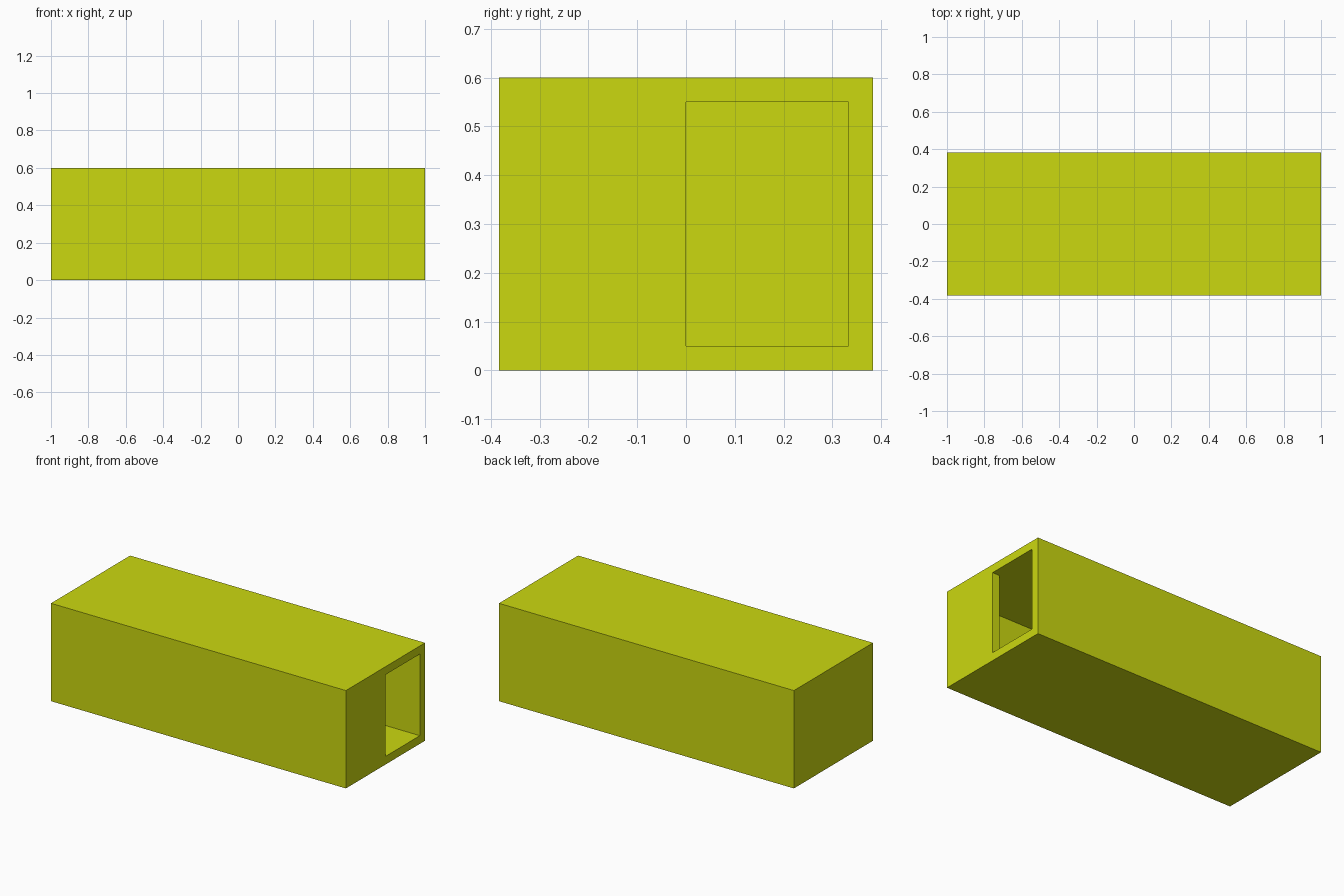
import bpy, bmesh

if "Cube" in bpy.data.objects:
    bpy.data.objects.remove(bpy.data.objects["Cube"])

L, W, H, T = 2.0, 0.766, 0.6, 0.05   # length, width, height, wall thickness
x, y = L / 2, W / 2


def prism(name, plan, z0, z1):
    """Extrude a counter-clockwise plan outline from z0 up to z1."""
    bm = bmesh.new()
    base = bm.faces.new([bm.verts.new((px, py, z0)) for px, py in plan])
    ext = bmesh.ops.extrude_face_region(bm, geom=[base])
    top = [v for v in ext["geom"] if isinstance(v, bmesh.types.BMVert)]
    bmesh.ops.translate(bm, verts=top, vec=(0, 0, z1 - z0))
    bmesh.ops.recalc_face_normals(bm, faces=bm.faces)
    me = bpy.data.meshes.new(name)
    bm.to_mesh(me)
    bm.free()
    ob = bpy.data.objects.new(name, me)
    bpy.context.collection.objects.link(ob)
    return ob


# Outer block
shell = prism("hollow_box", [(-x, -y), (x, -y), (x, y), (-x, y)], 0, H)
mat = bpy.data.materials.new("yellow_green")
mat.diffuse_color = (0.60, 0.69, 0.005, 1)
mat.use_nodes = True
mat.node_tree.nodes["Principled BSDF"].inputs["Base Color"].default_value = mat.diffuse_color
shell.data.materials.append(mat)

# Inner room joined to the doorway in the right end, cut as one volume
cavity = prism("cavity_cutter", [
    (-x + T, -y + T), (x - T, -y + T), (x - T, 0),
    (x + 0.1, 0), (x + 0.1, y - T), (-x + T, y - T)], T, H - T)
cavity.hide_render = True
cavity.hide_viewport = False

cut = shell.modifiers.new("cavity", 'BOOLEAN')
cut.operation = 'DIFFERENCE'
cut.solver = 'EXACT'
cut.object = cavity
bpy.context.view_layer.objects.active = shell
shell.select_set(True)
bpy.ops.object.modifier_apply(modifier=cut.name)
bpy.data.objects.remove(cavity)
